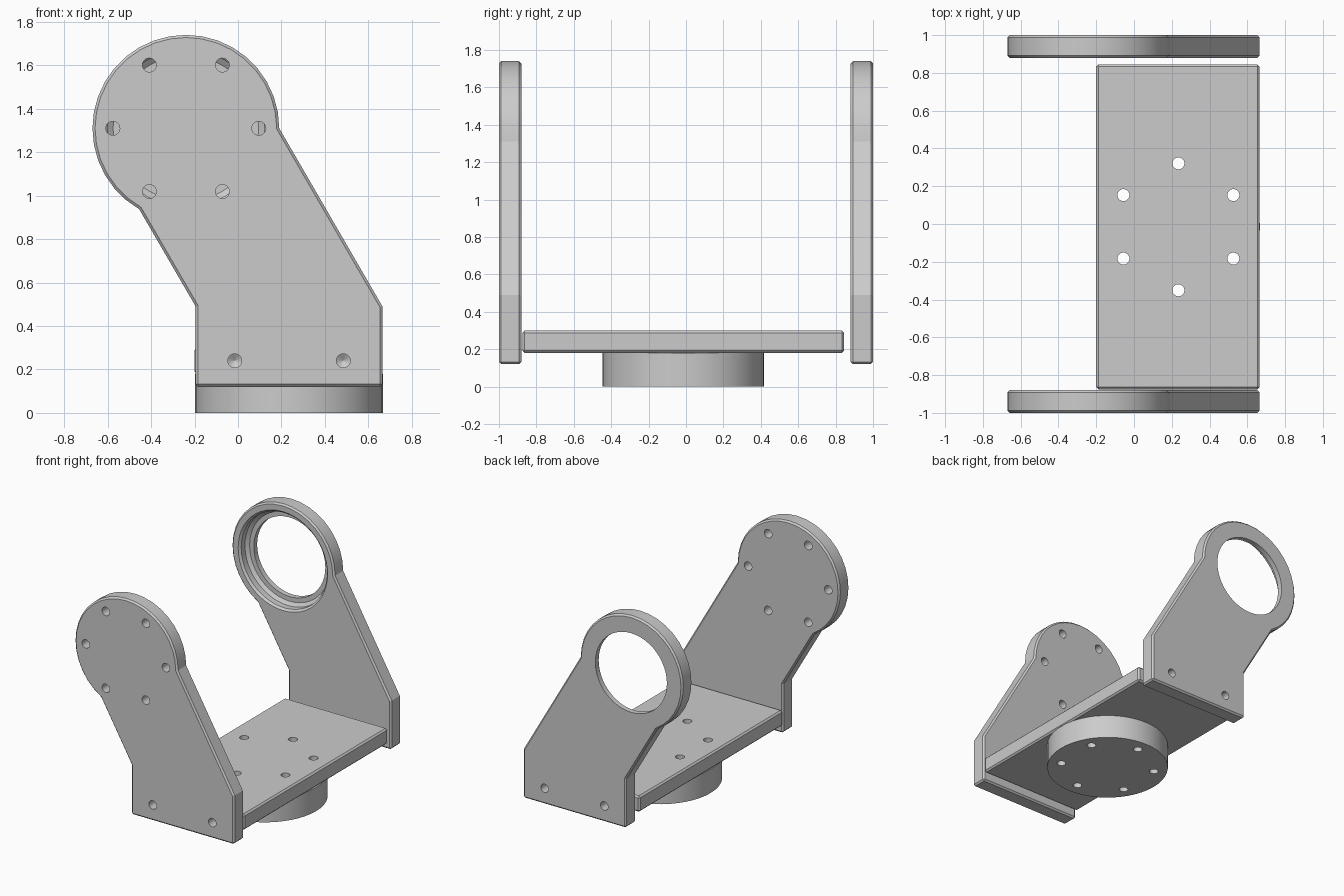
import bpy, bmesh, math
from mathutils import Vector

cube = bpy.data.objects.get("Cube")
if cube:
    bpy.data.objects.remove(cube, do_unlink=True)

grey = bpy.data.materials.new("machined grey")
grey.use_nodes = True
colour = (0.6, 0.6, 0.6, 1)
grey.diffuse_color = colour
grey.node_tree.nodes["Principled BSDF"].inputs["Base Color"].default_value = colour

HOLE = 0.032      # bolt hole radius
BOLT = 0.336      # bolt circle radius
PIVOT = (-0.24, 1.31)
FLANGE = (0.235, -0.015)


def finish(bm, name):
    bmesh.ops.recalc_face_normals(bm, faces=bm.faces)
    mesh = bpy.data.meshes.new(name)
    bm.to_mesh(mesh)
    bm.free()
    mesh.materials.append(grey)
    obj = bpy.data.objects.new(name, mesh)
    bpy.context.collection.objects.link(obj)
    return obj


def lathe(bm, centre, axis, profile, sides):
    """Add a closed turned solid; profile is (radius, position along axis)."""
    rings = []
    for r, h in profile:
        ring = []
        for i in range(sides):
            a = math.tau * i / sides
            u, v = centre[0] + r * math.cos(a), centre[1] + r * math.sin(a)
            ring.append(bm.verts.new((u, v, h) if axis == "Z" else (u, h, v)))
        rings.append(ring)
    for low, high in zip(rings, rings[1:]):
        for i in range(sides):
            j = (i + 1) % sides
            bm.faces.new((low[i], low[j], high[j], high[i]))
    bm.faces.new(rings[0])
    bm.faces.new(rings[-1])


def bolt_circle(centre, start):
    for k in range(6):
        a = math.radians(start + 60 * k)
        yield centre[0] + BOLT * math.cos(a), centre[1] + BOLT * math.sin(a)


def active(obj):
    bpy.ops.object.select_all(action="DESELECT")
    obj.select_set(True)
    bpy.context.view_layer.objects.active = obj


def chamfer(obj):
    mod = obj.modifiers.new("chamfer", "BEVEL")
    mod.width = 0.012
    mod.segments = 1
    mod.limit_method = "ANGLE"
    mod.angle_limit = math.radians(40)
    active(obj)
    bpy.ops.object.modifier_apply(modifier=mod.name)


def drill(obj, solids):
    """Cut every (centre, axis, profile, sides) solid out of the part."""
    bm = bmesh.new()
    for solid in solids:
        lathe(bm, *solid)
    cutter = finish(bm, "cutter")
    cutter.hide_render = True
    mod = obj.modifiers.new("holes", "BOOLEAN")
    mod.operation = "DIFFERENCE"
    mod.solver = "EXACT"
    mod.object = cutter
    active(obj)
    bpy.ops.object.modifier_apply(modifier=mod.name)
    bpy.data.objects.remove(cutter, do_unlink=True)


def smooth(obj):
    active(obj)
    bpy.ops.object.shade_smooth_by_angle(angle=math.radians(20))


def side_plate(name, y0, y1):
    """Leaning arm with a round head."""
    outline = [(-0.195, 0.49), (-0.195, 0.12), (0.665, 0.12), (0.665, 0.49)]
    for i in range(25):
        a = math.radians(10 * i)
        outline.append((PIVOT[0] + 0.43 * math.cos(a), PIVOT[1] + 0.43 * math.sin(a)))
    bm = bmesh.new()
    face = bm.faces.new([bm.verts.new((x, y0, z)) for x, z in outline])
    out = bmesh.ops.extrude_face_region(bm, geom=[face])
    verts = [v for v in out["geom"] if isinstance(v, bmesh.types.BMVert)]
    bmesh.ops.translate(bm, verts=verts, vec=Vector((0, y1 - y0, 0)))
    obj = finish(bm, name)
    chamfer(obj)
    return obj


# Fixing holes run through each arm and end in a drill point inside the base
front_fix = [((x, 0.24), "Y", [(HOLE, -1.1), (HOLE, -0.75), (0.002, -0.73)], 20)
             for x in (-0.015, 0.485)]
back_fix = [((x, 0.24), "Y", [(HOLE, 1.1), (HOLE, 0.72), (0.002, 0.70)], 20)
            for x in (-0.015, 0.485)]

# Front arm with its bolt circle
front_arm = side_plate("front_arm", -1.0, -0.88)
drill(front_arm, front_fix + [(c, "Y", [(HOLE, -1.1), (HOLE, -0.8)], 20)
                              for c in bolt_circle(PIVOT, 0)])

# Back arm with a stepped bearing bore
back_arm = side_plate("back_arm", 0.88, 1.0)
bore = [(0.375, 0.8), (0.375, 0.88), (0.36, 0.895), (0.36, 0.94),
        (0.335, 0.96), (0.30, 0.96), (0.30, 1.1)]
drill(back_arm, back_fix + [(PIVOT, "Y", bore, 48)])

# Base plate between the arms
bm = bmesh.new()
bmesh.ops.create_cube(bm, size=1)
bmesh.ops.scale(bm, verts=bm.verts, vec=(0.865, 1.72, 0.12))
bmesh.ops.translate(bm, verts=bm.verts, vec=(0.2325, -0.015, 0.24))
base_plate = finish(bm, "base_plate")
chamfer(base_plate)
mount_holes = [(c, "Z", [(HOLE, -0.1), (HOLE, 0.4)], 20) for c in bolt_circle(FLANGE, 30)]
drill(base_plate, mount_holes + front_fix + back_fix)

# Round mounting flange underneath
bm = bmesh.new()
lathe(bm, FLANGE, "Z", [(0.432, 0), (0.432, 0.18)], 48)
mount_flange = finish(bm, "mount_flange")
drill(mount_flange, mount_holes)

for part in (front_arm, back_arm, base_plate, mount_flange):
    smooth(part)
